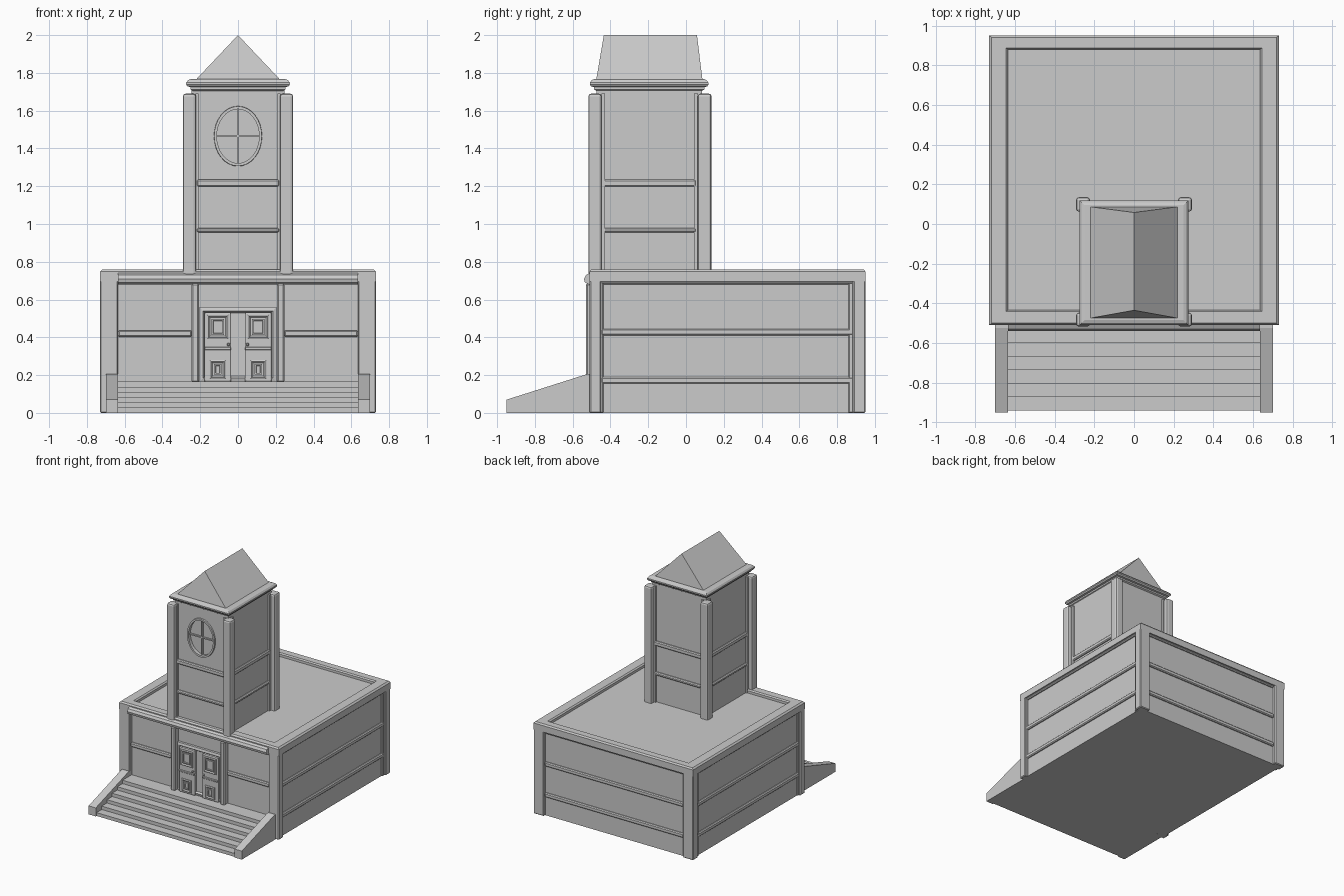
import bpy, bmesh, math

if "Cube" in bpy.data.objects:
    bpy.data.objects.remove(bpy.data.objects["Cube"])


def make(name, verts, faces):
    me = bpy.data.meshes.new(name)
    me.from_pydata(verts, [], faces)
    bm = bmesh.new()
    bm.from_mesh(me)
    bmesh.ops.recalc_face_normals(bm, faces=bm.faces)
    bm.to_mesh(me)
    bm.free()
    ob = bpy.data.objects.new(name, me)
    bpy.context.collection.objects.link(ob)
    return ob


def bevel(ob, w, seg=1):
    if w:
        m = ob.modifiers.new("bevel", 'BEVEL')
        m.width, m.segments = w, seg
    return ob


def loft(name, rings):
    """Skin equal-sized rings and cap both ends."""
    n = len(rings[0])
    faces = [(k*n+i, k*n+(i+1) % n, (k+1)*n+(i+1) % n, (k+1)*n+i)
             for k in range(len(rings)-1) for i in range(n)]
    faces += [tuple(range(n)), tuple(range((len(rings)-1)*n, len(rings)*n))]
    return make(name, [v for r in rings for v in r], faces)


def rect(x0, x1, y0, y1, z):
    return [(x0, y0, z), (x1, y0, z), (x1, y1, z), (x0, y1, z)]


def box(name, x0, x1, y0, y1, z0, z1, w=0, seg=1):
    return bevel(loft(name, [rect(x0, x1, y0, y1, z0), rect(x0, x1, y0, y1, z1)]), w, seg)


def extrude_x(name, prof, x0, x1):
    return loft(name, [[(x, y, z) for y, z in prof] for x in (x0, x1)])


def panel(name, cx, cz, hw, hh, levels):
    """Front-facing stepped panel; levels are (inset, y)."""
    return loft(name, [[(cx+a*(hw-i), y, cz+b*(hh-i)) for a, b in
                        ((-1, -1), (1, -1), (1, 1), (-1, 1))] for i, y in levels])


# Hall body, corner pillars
box("hall_walls", -.705, .705, -.48, .925, 0, .73)
for s in (-1, 1):
    xa, xb = sorted((s*.635, s*.73))
    box("front_corner_pillar", xa, xb, -.51, -.45, 0, .74, .006)
    box("back_corner_pillar", xa, xb, .885, .95, 0, .74, .006)

# Parapet around the flat roof
prof = [(0, .695), (0, .748), (.012, .76), (.085, .76), (.095, .75), (.095, .695)]
verts, n = [], len(prof)
for d, z in prof:
    verts += rect(-.73+d, .73-d, -.51+d*.8, .95-d*.75, z)
make("parapet", verts, [(k*4+i, k*4+(i+1) % 4, (k+1) % n*4+(i+1) % 4, (k+1) % n*4+i)
                        for k in range(n) for i in range(4)])
extrude_x("front_cornice", [(-.48, .68), (-.515, .68), (-.535, .69), (-.54, .71),
                            (-.53, .73), (-.51, .74), (-.48, .74)], -.635, .635)

# Horizontal bands on the hall
for z0, z1 in ((.155, .19), (.41, .445), (.68, .70)):
    box("hall_side_band", -.72, .72, -.45, .885, z0, z1, .007)
    box("hall_back_band", -.635, .635, .90, .94, z0, z1, .007)
for s in (-1, 1):
    xa, xb = sorted((s*.245, s*.635))
    box("hall_front_band", xa, xb, -.497, -.47, .402, .437, .007)
    for y in (-.45, .873):
        xa, xb = sorted((s*.70, s*.718))
        box("side_wall_trim", xa, xb, y-.012, y+.012, 0, .70, .004)

# Tower body with an oval window recess
tower = box("tower_body", -.245, .245, -.475, .085, .70, 1.72)


def oval(rx, rz, y, n=32):
    return [(rx*math.cos(i*math.tau/n), y, 1.465+rz*math.sin(i*math.tau/n)) for i in range(n)]


cutter = loft("window_cutter", [oval(.113, .144, -.6), oval(.113, .144, -.46)])
cutter.hide_render = True
cutter.hide_viewport = True
cut = tower.modifiers.new("window_recess", 'BOOLEAN')
cut.operation, cut.object, cut.solver = 'DIFFERENCE', cutter, 'EXACT'

# Window ring and cross bars
rings = [oval(*p) for p in ((.128, .16, -.47), (.126, .158, -.487),
                            (.112, .143, -.487), (.112, .143, -.458))]
make("window_ring", [v for r in rings for v in r],
     [(k*32+i, k*32+(i+1) % 32, (k+1) % 4*32+(i+1) % 32, (k+1) % 4*32+i)
      for k in range(4) for i in range(32)])
box("window_bar_upright", -.005, .005, -.474, -.458, 1.325, 1.605)
box("window_bar_cross", -.11, .11, -.474, -.458, 1.46, 1.47)

# Tower corner posts and bands
for s in (-1, 1):
    xa, xb = sorted((s*.222, s*.292))
    box("tower_front_post", xa, xb, -.517, -.447, .70, 1.69, .014, 2)
    box("tower_back_post", xa, xb, .062, .135, .70, 1.69, .014, 2)
    for y in (-.438, .053):
        xa, xb = sorted((s*.24, s*.258))
        box("tower_side_trim", xa, xb, y-.01, y+.01, .72, 1.69)
    for y in (-.488, .08):
        xa, xb = sorted((s*.21, s*.225))
        box("tower_face_trim", xa, xb, y, y+.018, .72, 1.69)
for z0, z1 in ((.955, .98), (1.198, 1.235)):
    box("tower_band", -.26, .26, -.435, .055, z0, z1, .007)
    box("tower_band", -.22, .22, -.492, .102, z0, z1, .007)

# Tower cornice and gabled roof
loft("tower_cornice", [rect(-.24-d, .24+d, -.475-d, .085+d, z) for d, z in
                       ((0, 1.705), (.012, 1.712), (.012, 1.725), (.027, 1.728), (.034, 1.738),
                        (.034, 1.748), (.024, 1.762), (.01, 1.767))])
make("tower_roof", rect(-.222, .222, -.475, .087, 1.765) + [(0, -.435, 2), (0, .058, 2)],
     [(0, 1, 2, 3), (0, 1, 4), (2, 3, 5), (1, 2, 5, 4), (3, 0, 4, 5)])

# Entrance steps and sloped side walls
steps = [(-.47, 0)]
for i in range(6):
    y = -.94+i*.068
    steps += [(y, i*.0275), (y, (i+1)*.0275)]
steps.append((-.47, .165))
extrude_x("entrance_steps", steps, -.64, .64)
for s in (-1, 1):
    extrude_x("step_side_wall", [(-.95, 0), (-.95, .07), (-.525, .205), (-.49, .205), (-.49, 0)],
              s*.635, s*.70)

# Door surround, leaves, nested panels and knobs
panel("door_frame", 0, .362, .205, .198, [(0, -.475), (0, -.50), (.02, -.506), (.03, -.492)])
for s in (-1, 1):
    xa, xb = sorted((s*.207, s*.245))
    box("door_pilaster", xa, xb, -.53, -.47, .16, .685, .008)
    cx = s*.107
    panel("door_leaf", cx, .348, .071, .183, [(0, -.485), (0, -.512), (.006, -.516)])
    for cz, h in ((.455, .057), (.23, .043)):
        panel("door_panel", cx, cz, h, h+.008,
              [(0, -.51), (0, -.522), (.008, -.526), (.016, -.518), (.023, -.518),
               (.023, -.528), (.031, -.528), (.033, -.52)])
    box("door_rail", cx-.071, cx+.071, -.524, -.51, .333, .348, .003)
    box("door_knob", s*.05-.007, s*.05+.007, -.53, -.51, .355, .369, .003)
